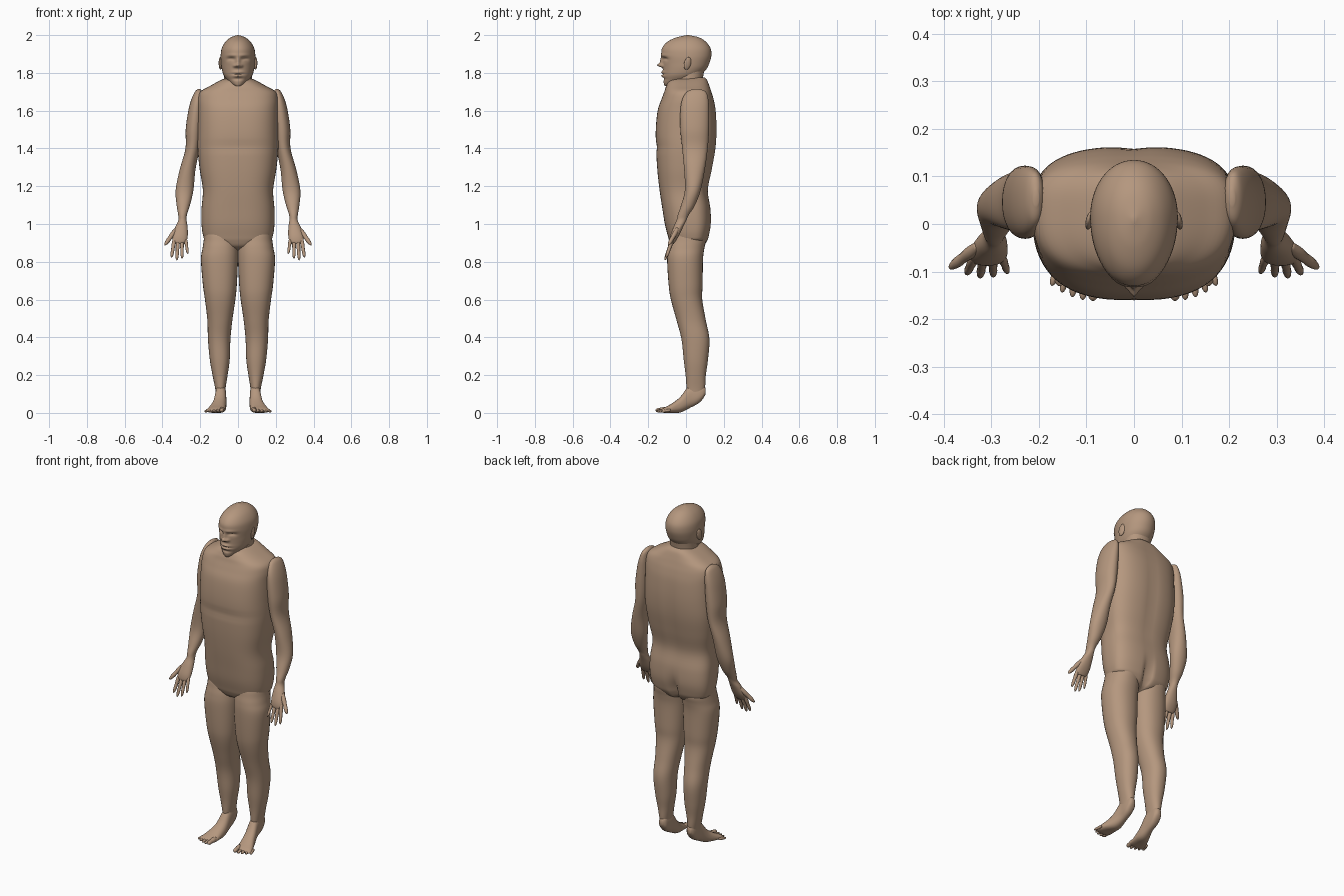
import bpy, bmesh, math
from mathutils import Vector, Matrix

skin = bpy.data.materials.new("brown skin")
skin.diffuse_color = (0.46, 0.31, 0.21, 1)


def add(name, bm, side=1):
    if side < 0:
        for v in bm.verts:
            v.co.x = -v.co.x
    bmesh.ops.recalc_face_normals(bm, faces=bm.faces)
    me = bpy.data.meshes.new(name)
    bm.to_mesh(me)
    bm.free()
    for p in me.polygons:
        p.use_smooth = True
    me.materials.append(skin)
    ob = bpy.data.objects.new(name, me)
    bpy.context.collection.objects.link(ob)
    return ob


def spline(rows, steps):
    out = []
    for i in range(len(rows) - 1):
        a, b = rows[max(i - 1, 0)], rows[i]
        c, d = rows[i + 1], rows[min(i + 2, len(rows) - 1)]
        for k in range(steps):
            t = k / steps
            out.append([0.5 * (2 * q + (r - p) * t + (2 * p - 5 * q + 4 * r - s) * t * t
                               + (3 * q - p - 3 * r + s) * t ** 3)
                        for p, q, r, s in zip(a, b, c, d)])
    out.append(list(rows[-1]))
    return out


def loft(rows, power=2.2, mid=0.5, seg=32, steps=4, along_y=False):
    """rows: (height, x0, x1, y0, y1); mid: where along y the section is widest"""
    bm = bmesh.new()
    rings = []
    for h, x0, x1, y0, y1 in spline(rows, steps):
        cx, rx, cy = (x0 + x1) / 2, (x1 - x0) / 2, y0 + (y1 - y0) * mid
        ring = []
        for i in range(seg):
            a = 2 * math.pi * i / seg
            c, s = math.cos(a), math.sin(a)
            x = cx + rx * math.copysign(abs(c) ** (2 / power), c)
            ry = (y1 - cy) if s > 0 else (cy - y0)
            y = cy + ry * math.copysign(abs(s) ** (2 / power), s)
            ring.append(bm.verts.new((x, h, y) if along_y else (x, y, h)))
        rings.append(ring)
    for a, b in zip(rings, rings[1:]):
        for i in range(seg):
            j = (i + 1) % seg
            bm.faces.new((a[i], a[j], b[j], b[i]))
    bm.faces.new(rings[0])
    bm.faces.new(rings[-1])
    return bm


def digit(name, a, b, r, side):
    a, b = Vector(a), Vector(b)
    d = b - a
    prof = [(0, 0.8), (0.3, 1), (0.55, 0.85), (0.75, 0.85), (0.93, 0.55), (1, 0.08)]
    bm = loft([(d.length * t, -r * k, r * k, -r * k, r * k) for t, k in prof], 2, seg=12, steps=3)
    bm.transform(Matrix.Translation(a) @ d.to_track_quat('Z', 'Y').to_matrix().to_4x4())
    add(name, bm, side)


def bump(x, z, cx, cz, sx, sz):
    return math.exp(-((x - cx) / sx) ** 2 - ((z - cz) / sz) ** 2)


# Torso with spine groove, buttock cleft and soft chest line
torso = [(z, -w, w, y0, y1) for z, w, y0, y1 in [
    (0.86, .03, -.03, .05), (0.88, .10, -.07, .09), (0.91, .168, -.088, .112),
    (0.94, .185, -.097, .122), (1.0, .193, -.112, .132), (1.08, .193, -.125, .13),
    (1.18, .186, -.14, .117), (1.29, .203, -.152, .138), (1.4, .214, -.158, .157),
    (1.5, .214, -.16, .163), (1.6, .213, -.15, .158), (1.66, .213, -.13, .147),
    (1.70, .20, -.115, .135), (1.73, .15, -.105, .125), (1.76, .095, -.085, .113),
    (1.775, .06, -.03, .10)]]
bm = loft(torso, 2.7, 0.6, 72, 5)
for v in bm.verts:
    x, y, z = v.co
    if y > 0.03:
        v.co.y -= 0.035 * bump(x, z, 0, .93, .018, .08) + 0.006 * bump(x, z, 0, 1.4, .03, .25)
    elif y < -0.05:
        v.co.y += 0.005 * bump(x, z, 0, 1.41, .2, .02)
add("torso", bm)

# Neck
add("neck", loft([(1.70, -.08, .08, -.07, .09), (1.76, -.075, .075, -.06, .088),
                  (1.83, -.075, .075, -.05, .1)]))

# Head with sculpted face
head = [(z, -w, w, y0, y1) for z, w, y0, y1 in [
    (1.73, .012, -.112, -.085), (1.742, .035, -.117, -.03), (1.765, .06, -.121, .05),
    (1.79, .077, -.122, .08), (1.82, .086, -.122, .108), (1.85, .09, -.124, .123),
    (1.89, .092, -.13, .134), (1.93, .086, -.127, .13), (1.965, .066, -.098, .105),
    (1.988, .038, -.05, .068), (2.0, .004, .005, .015)]]
bm = loft(head, 2.05, 0.55, 96, 8)
for v in bm.verts:
    x, y, z = v.co
    if y < -0.03:
        x = abs(x)
        v.co.y += (0.016 * bump(x, z, .036, 1.872, .02, .011)       # eye sockets
                   - 0.007 * bump(x, z, .036, 1.866, .013, .006)    # eyelids
                   - 0.005 * bump(x, z, .03, 1.893, .03, .008)      # brow
                   - 0.012 * bump(x, z, 0, 1.86, .010, .02)         # nose bridge
                   - 0.026 * bump(x, z, 0, 1.84, .012, .010)        # nose tip
                   - 0.012 * bump(x, z, .017, 1.837, .008, .008)    # nostrils
                   - 0.010 * bump(x, z, 0, 1.803, .026, .007)       # upper lip
                   - 0.010 * bump(x, z, 0, 1.784, .022, .007)       # lower lip
                   + 0.006 * bump(x, z, 0, 1.793, .03, .003)        # mouth line
                   + 0.006 * bump(x, z, 0, 1.768, .03, .008))       # chin hollow
add("head", bm)

leg = [(1.0, .05, .165, -.06, .09), (.95, .015, .177, -.082, .103), (.91, .003, .182, -.09, .105),
       (.87, 0, .188, -.097, .097), (.81, 0, .196, -.1, .09), (.68, .006, .186, -.092, .088),
       (.60, .014, .175, -.08, .086), (.49, .03, .162, -.05, .105), (.39, .04, .159, -.024, .124),
       (.28, .044, .149, -.012, .116), (.2, .055, .135, -.002, .105), (.13, .066, .121, .003, .1),
       (.08, .07, .115, .01, .085)]
foot = [(.104, .08, .105, .10, .13), (.09, .068, .114, .075, .148), (.065, .064, .119, .05, .155),
        (.02, .062, .121, .026, .15), (-.03, .062, .135, .002, .085), (-.08, .066, .156, 0, .047),
        (-.115, .071, .168, 0, .028), (-.13, .08, .16, .004, .018)]
arm = [(1.715, .20, .212, .04, .07), (1.70, .19, .228, .005, .105), (1.66, .185, .247, -.02, .118),
       (1.6, .185, .263, -.03, .122), (1.5, .19, .277, -.03, .122), (1.4, .203, .278, -.02, .115),
       (1.29, .225, .308, -.01, .10), (1.18, .236, .33, -.006, .078), (1.1, .254, .325, -.026, .048),
       (1.05, .27, .317, -.043, .016), (1.02, .272, .316, -.05, .002), (.985, .267, .332, -.066, -.015),
       (.94, .266, .347, -.083, -.036), (.91, .272, .346, -.088, -.054), (.895, .285, .335, -.085, -.065)]
fingers = [("thumb", (.325, -.045, .975), (.388, -.093, .888), .013),
           ("index_finger", (.336, -.07, .925), (.352, -.105, .822), .0105),
           ("middle_finger", (.317, -.07, .92), (.324, -.112, .808), .0105),
           ("ring_finger", (.297, -.07, .92), (.296, -.11, .816), .010),
           ("little_finger", (.278, -.068, .925), (.266, -.103, .842), .009)]

for side, tag in ((1, "left"), (-1, "right")):
    # Legs, feet and toes
    add(tag + "_leg", loft(leg, 2.2, steps=5), side)
    add(tag + "_foot", loft(foot, 2.3, 0.4, along_y=True), side)
    for i in range(5):
        r = 0.014 if i == 0 else 0.0105 - 0.0006 * i
        x = .082 + .0195 * i
        digit(tag + "_toe", (x, -.095 + .003 * i, r + .006), (x + .005 + .002 * i, -.162 + .002 * i * i, r * .9),
              r, side)
    # Arms, hands and fingers
    add(tag + "_arm", loft(arm, 2.1, steps=5), side)
    for name, a, b, r in fingers:
        digit(tag + "_" + name, a, b, r, side)
    # Ears
    bm = bmesh.new()
    bmesh.ops.create_uvsphere(bm, u_segments=20, v_segments=12, radius=1)
    bm.transform(Matrix.Translation((.093, .008, 1.85)) @ Matrix.Rotation(-.25, 4, 'X')
                 @ Matrix.Rotation(.3, 4, 'Z') @ Matrix.Diagonal((.008, .019, .034, 1)))
    add(tag + "_ear", bm, side)
